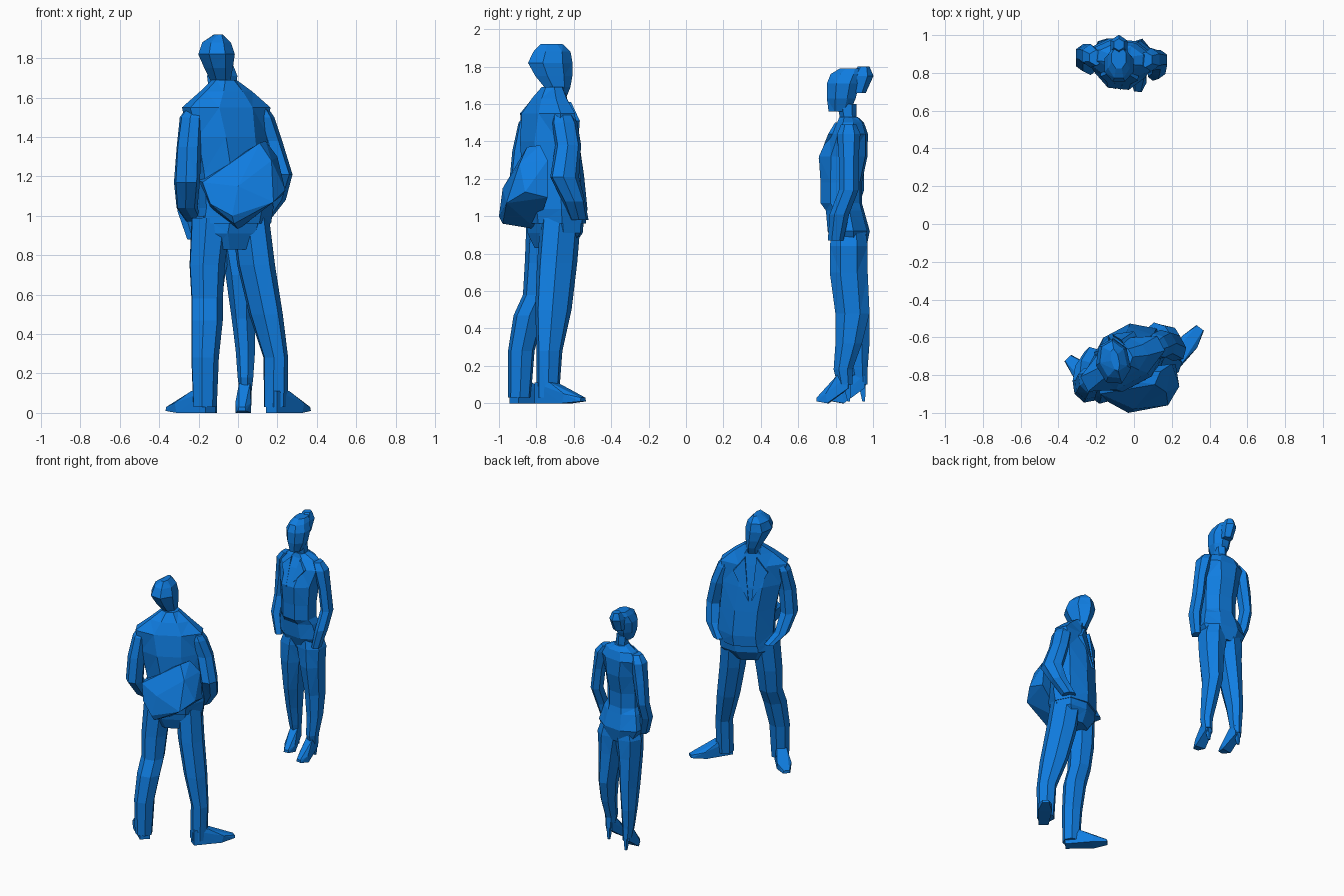
import bpy
import bmesh
from math import sin, cos, pi, radians
from mathutils import Vector

CM = 0.01      # all part measurements below are in hundredths
MAN_TURN = 28  # the man stands turned about the vertical axis
WOMAN_TURN = 174

default_cube = bpy.data.objects.get("Cube")
if default_cube:
    bpy.data.objects.remove(default_cube, do_unlink=True)

blue = bpy.data.materials.new("plain_blue")
blue.use_nodes = True
colour = (0.005, 0.205, 0.75, 1)
blue.diffuse_color = colour
blue.node_tree.nodes["Principled BSDF"].inputs["Base Color"].default_value = colour


def finish(name, bm):
    """Turn a bmesh into a faceted, triangulated object."""
    bmesh.ops.recalc_face_normals(bm, faces=bm.faces)
    bmesh.ops.triangulate(bm, faces=bm.faces)
    mesh = bpy.data.meshes.new(name)
    bm.to_mesh(mesh)
    bm.free()
    mesh.materials.append(blue)
    obj = bpy.data.objects.new(name, mesh)
    bpy.context.collection.objects.link(obj)
    return obj


def loft(name, rings, turn=0, sides=8):
    """Skin a stack of turned ellipses: centre x, y, z, half width, half depth."""
    bm = bmesh.new()
    loops = []
    c, s = cos(radians(turn)), sin(radians(turn))
    for x, y, z, width, depth in rings:
        loop = []
        for i in range(sides):
            angle = 2 * pi * (i + 0.5) / sides
            a, b = width * cos(angle) * 1.04, depth * sin(angle) * 1.04
            loop.append(bm.verts.new(Vector((x + a * c - b * s, y + a * s + b * c, z)) * CM))
        loops.append(loop)
    for low, high in zip(loops, loops[1:]):
        for i in range(sides):
            j = (i + 1) % sides
            bm.faces.new((low[i], low[j], high[j], high[i]))
    bm.faces.new(loops[0])
    bm.faces.new(loops[-1])
    return finish(name, bm)


def hull(name, points):
    """Wrap a handful of points in a convex faceted solid."""
    bm = bmesh.new()
    for point in points:
        bm.verts.new(Vector(point) * CM)
    result = bmesh.ops.convex_hull(bm, input=bm.verts)
    loose = [v for v in result["geom_interior"] if isinstance(v, bmesh.types.BMVert)]
    bmesh.ops.delete(bm, geom=loose, context="VERTS")
    return finish(name, bm)


def foot(name, heel, toe, width, lift, ankle):
    """Shoe from heel to toe; lift raises the heel off the ground."""
    heel, toe = Vector((*heel, 0)), Vector((*toe, 0))
    along = toe - heel
    across = Vector((-along.y, along.x, 0)).normalized() * width
    up = Vector((0, 0, 1))
    points = []
    for side in (-1, 1):
        edge = across * side
        points += [heel + edge * 0.7 + up * lift,
                   heel + edge * 0.7 + up * ankle,
                   heel + along * 0.35 + edge * 0.7 + up * ankle,
                   heel + along * 0.65 + edge,
                   heel + along * 0.7 + edge + up * 5,
                   toe + edge * 0.5 + up,
                   toe + edge * 0.4 + up * 3]
    return hull(name, points)


def lapels(owner, centre, turn, outline):
    """Mirrored thin collar flaps on the chest: across, forward, height."""
    c, s = cos(radians(turn)), sin(radians(turn))
    for label, side in (("left", -1), ("right", 1)):
        points = []
        for inset in (0, 3):
            for a, b, z in outline:
                a, b = a * side, b - inset
                points.append((centre[0] + a * c - b * s, centre[1] + a * s + b * c, z))
        hull(f"{owner}_{label}_lapel", points)


# Man: jacket, hips and head
loft("man_jacket", [(-3, -70, 96, 20, 15), (-2, -70, 104, 20, 16),
                    (-3, -71, 122, 20, 15), (-5, -73, 140, 21, 14),
                    (-6, -74, 155, 24, 11), (-6, -73, 163, 14, 8),
                    (-7, -71, 169, 6, 6)], MAN_TURN)
loft("man_hips", [(-4, -71, 83, 12, 9), (-4, -70, 91, 20, 13),
                  (-3, -70, 100, 20, 14)], MAN_TURN)
loft("man_head", [(-8, -70, 164, 5, 6), (-9, -69, 169, 5, 7),
                  (-10, -71, 175, 7, 10), (-11, -73, 182, 9, 12),
                  (-11, -72, 188, 7, 10), (-10, -72, 192, 2, 6)], 12, 7)
lapels("man", (-5, -73), MAN_TURN, [(4, 11, 161), (12, 12, 151), (1, 16, 130)])

# Man: arms with the hands tucked into the pockets
loft("man_outer_arm", [(-22, -81, 156, 3, 4), (-24, -83, 150, 5, 7),
                       (-25, -86, 135, 6, 7), (-26, -87, 117, 6, 8),
                       (-26, -78, 104, 5, 6), (-22, -70, 97, 4, 5)], MAN_TURN, 7)
loft("man_inner_arm", [(10, -66, 156, 4, 5), (12, -65, 150, 6, 7),
                       (16, -63, 138, 6, 7), (21, -65, 121, 6, 8),
                       (18, -60, 108, 6, 6), (12, -57, 98, 4, 5)], MAN_TURN, 7)

# Man: trouser legs and shoes
loft("man_outer_leg", [(-17, -89, 3, 6, 6), (-17, -88, 28, 7, 7),
                       (-16, -84, 47, 8, 8), (-16, -79, 58, 8, 8),
                       (-16, -77, 75, 9, 9), (-14, -75, 99, 10, 10)], MAN_TURN, 7)
loft("man_inner_leg", [(19, -74, 3, 6, 6), (19, -73, 28, 6, 7),
                       (14, -71, 50, 8, 10), (9, -69, 75, 9, 11),
                       (6, -67, 99, 9, 11)], MAN_TURN, 7)
foot("man_outer_shoe", (-14, -92), (-35, -71), 5, 0, 11)
foot("man_inner_shoe", (17, -79), (35, -55), 5, 0, 11)

# Man: slanted bag on the back
hull("shoulder_bag", [(-20, -80, 118), (14, -78, 138), (20, -74, 130),
                      (22, -74, 110), (0, -80, 93), (-14, -82, 104),
                      (-18, -90, 117), (11, -85, 137), (17, -89, 128),
                      (24, -86, 113), (18, -96, 107), (-2, -98, 96),
                      (-3, -100, 100), (-14, -94, 106), (0, -98, 115)])

# Woman: body, neck, head and hair bun
loft("woman_body", [(-7, 88, 82, 12, 8), (-7, 87, 92, 18, 11),
                    (-7, 85, 103, 15, 10), (-7, 83, 107, 13, 11),
                    (-7, 83, 118, 13, 11), (-7, 84, 132, 14, 13),
                    (-7, 87, 144, 17, 10), (-7, 88, 150, 12, 7),
                    (-7, 87, 153, 5, 5)], WOMAN_TURN)
loft("woman_neck", [(-7, 87, 150, 4, 4), (-7, 86, 160, 4, 5)], sides=6)
loft("woman_head", [(-8, 82, 156, 4, 6), (-8, 83, 163, 7, 8),
                    (-8, 84, 171, 8, 9), (-8, 86, 176, 6, 9),
                    (-8, 88, 179, 4, 6)])
loft("woman_hair_bun", [(-8, 92, 166, 4, 4), (-8, 94, 175, 5, 6),
                        (-8, 95, 180, 3, 3)], sides=6)
lapels("woman", (-7, 85), WOMAN_TURN, [(4, 5, 150), (10, 8, 144), (1, 14, 131)])

# Woman: arms
loft("woman_right_arm", [(-20, 88, 149, 4, 4), (-23, 89, 144, 5, 6),
                         (-25, 90, 130, 5, 5), (-27, 90, 114, 4, 5),
                         (-27, 86, 102, 4, 5), (-23, 83, 88, 3, 4)], sides=6)
loft("woman_left_arm", [(6, 87, 149, 4, 4), (9, 87, 144, 5, 6),
                        (12, 87, 130, 4, 5), (14, 87, 114, 4, 5),
                        (13, 82, 101, 4, 5), (10, 80, 87, 3, 4)], sides=6)

# Woman: legs, pumps and thin heels, with the left foot ahead
for label, x, lean, ahead in (("left", 4, 1, 8), ("right", -16, -1, 0)):
    loft(f"woman_{label}_leg", [(x, 93 - ahead, 10, 3, 4), (x, 92 - ahead, 18, 4, 5),
                                (x, 91 - ahead / 2, 32, 5, 7),
                                (x - lean, 89, 48, 6, 9),
                                (x - 2 * lean, 87, 70, 8, 10),
                                (x - 3 * lean, 87, 84, 10, 10),
                                (x - 5 * lean, 87, 98, 7, 8)], sides=7)
    foot(f"woman_{label}_pump", (x, 95 - ahead), (x - 2 * lean, 78 - ahead), 4, 8, 15)
    loft(f"woman_{label}_heel", [(x, 95 - ahead, 1, 1, 1),
                                 (x, 94 - ahead, 12, 2, 3)], sides=4)
